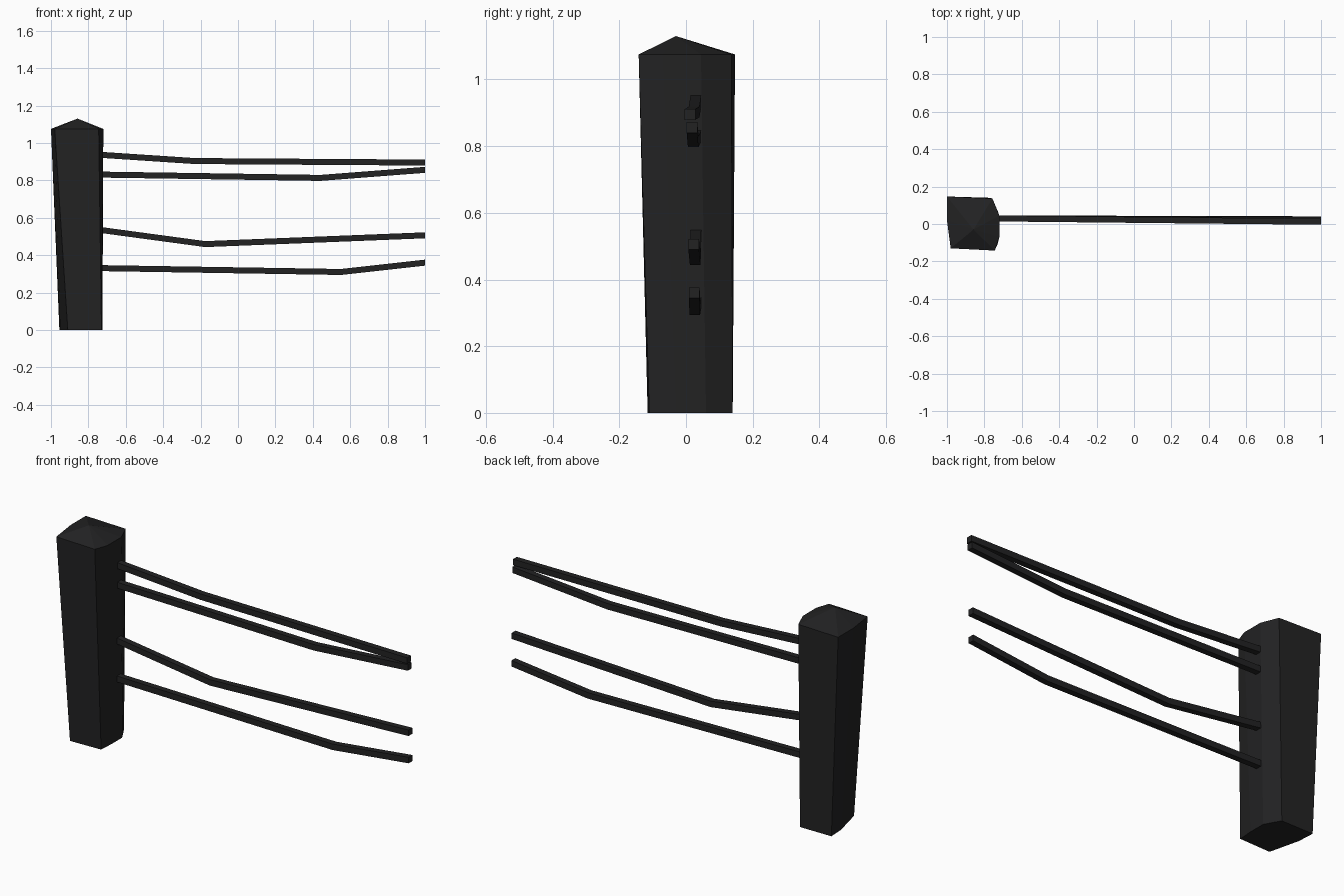
import bpy
import bmesh
from mathutils import Vector

cube = bpy.data.objects.get("Cube")
if cube:
    bpy.data.objects.remove(cube, do_unlink=True)

# Single dark charcoal colour
charcoal = bpy.data.materials.new("charcoal")
charcoal.use_nodes = True
tone = (0.016, 0.016, 0.0165, 1)
charcoal.diffuse_color = tone
charcoal.node_tree.nodes["Principled BSDF"].inputs["Base Color"].default_value = tone


def finish(bm, name):
    bmesh.ops.recalc_face_normals(bm, faces=bm.faces)
    mesh = bpy.data.meshes.new(name)
    bm.to_mesh(mesh)
    bm.free()
    mesh.materials.append(charcoal)
    obj = bpy.data.objects.new(name, mesh)
    bpy.context.collection.objects.link(obj)
    return obj


def bridge(bm, a, b):
    for i in range(len(a)):
        j = (i + 1) % len(a)
        bm.faces.new((a[i], a[j], b[j], b[i]))


# Rough-hewn post: uneven outline, tapering to the foot, with a pointed cap
foot = [(-.91, -.115), (-.73, -.11), (-.725, -.03), (-.725, .06),
        (-.77, .14), (-.955, .14), (-.95, .05)]
head = [(-.98, -.13), (-.745, -.142), (-.72, -.07), (-.72, .045),
        (-.757, .136), (-1, .147), (-1, .02)]
bm = bmesh.new()
low = [bm.verts.new((x, y, 0)) for x, y in foot]
high = [bm.verts.new((x, y, 1.075)) for x, y in head]
apex = bm.verts.new((-.858, -.03, 1.13))
bridge(bm, low, high)
bm.faces.new(low[::-1])
for i in range(len(high)):
    bm.faces.new((high[i], high[(i + 1) % len(high)], apex))
finish(bm, "post")


# Sagging rails: a square section swept along a bent path
def rail(name, path, half=0.016):
    bm = bmesh.new()
    rings = []
    for x, y, z in path:
        rings.append([bm.verts.new(Vector((x, y + dy * half, z + dz * half)))
                      for dy, dz in ((-1, -1), (1, -1), (1, 1), (-1, 1))])
    for a, b in zip(rings, rings[1:]):
        bridge(bm, a, b)
    bm.faces.new(rings[0])
    bm.faces.new(rings[-1])
    finish(bm, name)


# name, start height, bend x, bend height, end y, end height
rails = [("top_rail", .938, -.23, .903, .012, .895),
         ("upper_rail", .831, .44, .813, .018, .856),
         ("middle_rail", .538, -.175, .459, .023, .506),
         ("lower_rail", .331, .55, .31, .025, .36)]
for name, z0, bend_x, z1, y2, z2 in rails:
    start_y = .03
    bend_y = start_y + (y2 - start_y) * (bend_x + .76) / 1.76
    rail(name, [(-.76, start_y, z0), (bend_x, bend_y, z1), (1, y2, z2)])
